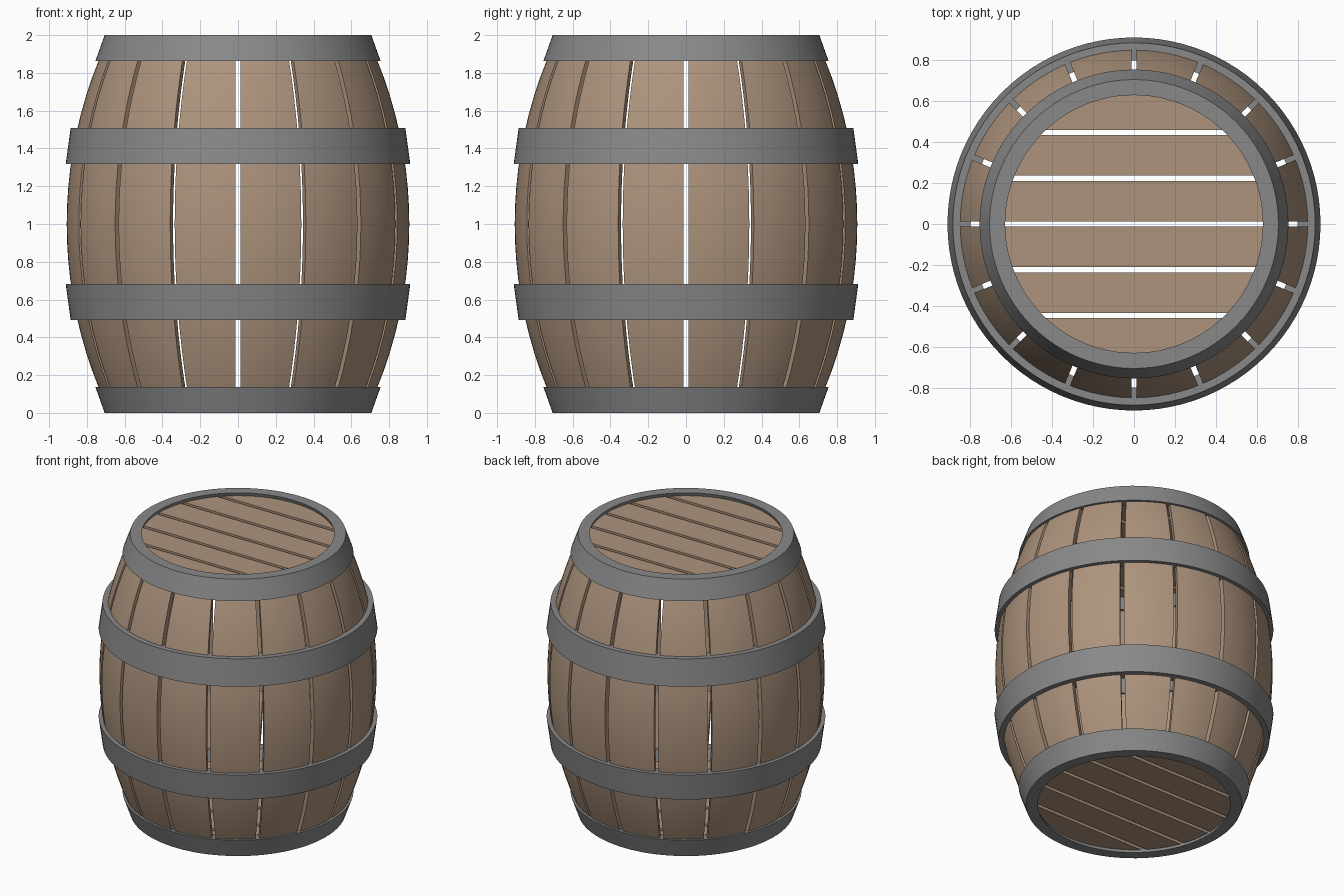
import bpy, bmesh, math

if "Cube" in bpy.data.objects:
    bpy.data.objects.remove(bpy.data.objects["Cube"])


def material(name, rgb):
    m = bpy.data.materials.new(name)
    m.diffuse_color = (*rgb, 1)
    m.use_nodes = True
    m.node_tree.nodes["Principled BSDF"].inputs["Base Color"].default_value = m.diffuse_color
    return m


WOOD = material("oak brown", (0.42, 0.295, 0.205))
IRON = material("iron grey", (0.25, 0.25, 0.25))


def finish(bm, name, mat, smooth=True):
    bmesh.ops.recalc_face_normals(bm, faces=bm.faces)
    me = bpy.data.meshes.new(name)
    bm.to_mesh(me)
    bm.free()
    me.materials.append(mat)
    ob = bpy.data.objects.new(name, me)
    bpy.context.collection.objects.link(ob)
    if smooth:
        bpy.ops.object.select_all(action='DESELECT')
        ob.select_set(True)
        bpy.context.view_layer.objects.active = ob
        bpy.ops.object.shade_smooth_by_angle(angle=math.radians(30))
    return ob


def belly(z):
    """Outer radius of the staves at height z (circular bulge)."""
    R = 2.3
    return 0.907 - R + math.sqrt(R * R - (z - 1) ** 2)


# Staves: bulging curved boards with constant-width gaps between them
STAVES, GAP, THICK = 16, 0.026, 0.04
ACROSS, UP = 6, 20


def stave(index):
    bm = bmesh.new()
    mid = (index + 0.5) * math.tau / STAVES
    rows = []
    for j in range(UP + 1):
        z = 0.03 + 1.94 * j / UP
        ring = []
        for r, order in ((belly(z), 1), (belly(z) - THICK, -1)):
            half = math.pi / STAVES - math.asin(GAP / 2 / r)
            for i in range(ACROSS + 1):
                a = mid + order * half * (2 * i / ACROSS - 1)
                ring.append(bm.verts.new((r * math.cos(a), r * math.sin(a), z)))
        rows.append(ring)
    n = len(rows[0])
    for low, high in zip(rows, rows[1:]):
        for i in range(n):
            k = (i + 1) % n
            bm.faces.new((low[i], low[k], high[k], high[i]))
    for ring in (rows[0], rows[-1]):
        for i in range(ACROSS):
            bm.faces.new((ring[i], ring[i + 1], ring[n - 2 - i], ring[n - 1 - i]))
    finish(bm, f"stave_{index + 1}", WOOD)


for s in range(STAVES):
    stave(s)


# Hoops: conical iron bands, profile given as (radius, z)
def hoop(name, profile, seg=96):
    bm = bmesh.new()
    rings = [[bm.verts.new((r * math.cos(math.tau * s / seg),
                            r * math.sin(math.tau * s / seg), z))
              for r, z in profile] for s in range(seg)]
    n = len(profile)
    for s in range(seg):
        a, b = rings[s], rings[(s + 1) % seg]
        for i in range(n):
            k = (i + 1) % n
            bm.faces.new((a[i], b[i], b[k], a[k]))
    finish(bm, name, IRON)


end_hoop = [(0.755, 1.863), (0.706, 2.0), (0.63, 2.0), (0.68, 1.863)]
belly_hoop = [(0.912, 1.318), (0.886, 1.508), (0.80, 1.508), (0.83, 1.318)]
for label, prof in (("end_hoop", end_hoop), ("belly_hoop", belly_hoop)):
    hoop("top_" + label, prof)
    hoop("bottom_" + label, [(r, 2 - z) for r, z in prof])


# Lids: six parallel planks trimmed to a circle
LID_R, PITCH, LID_T = 0.645, 0.2235, 0.04


def plank(name, y0, y1, z, steps=12):
    bm = bmesh.new()
    ys = [y0 + (y1 - y0) * i / steps for i in range(steps + 1)]
    half = [math.sqrt(max(LID_R ** 2 - y * y, 0.0004)) for y in ys]
    outline = [(h, y) for h, y in zip(half, ys)]
    outline += [(-h, y) for h, y in reversed(list(zip(half, ys)))]
    face = bm.faces.new([bm.verts.new((x, y, z)) for x, y in outline])
    up = bmesh.ops.extrude_face_region(bm, geom=[face])["geom"]
    bmesh.ops.translate(bm, vec=(0, 0, LID_T),
                        verts=[v for v in up if isinstance(v, bmesh.types.BMVert)])
    finish(bm, name, WOOD, smooth=False)


for label, z in (("top", 1.975 - LID_T), ("bottom", 0.025)):
    for i in range(6):
        y0 = max((i - 3) * PITCH + GAP / 2, -LID_R)
        y1 = min((i - 2) * PITCH - GAP / 2, LID_R)
        plank(f"{label}_lid_plank_{i + 1}", y0, y1, z)
